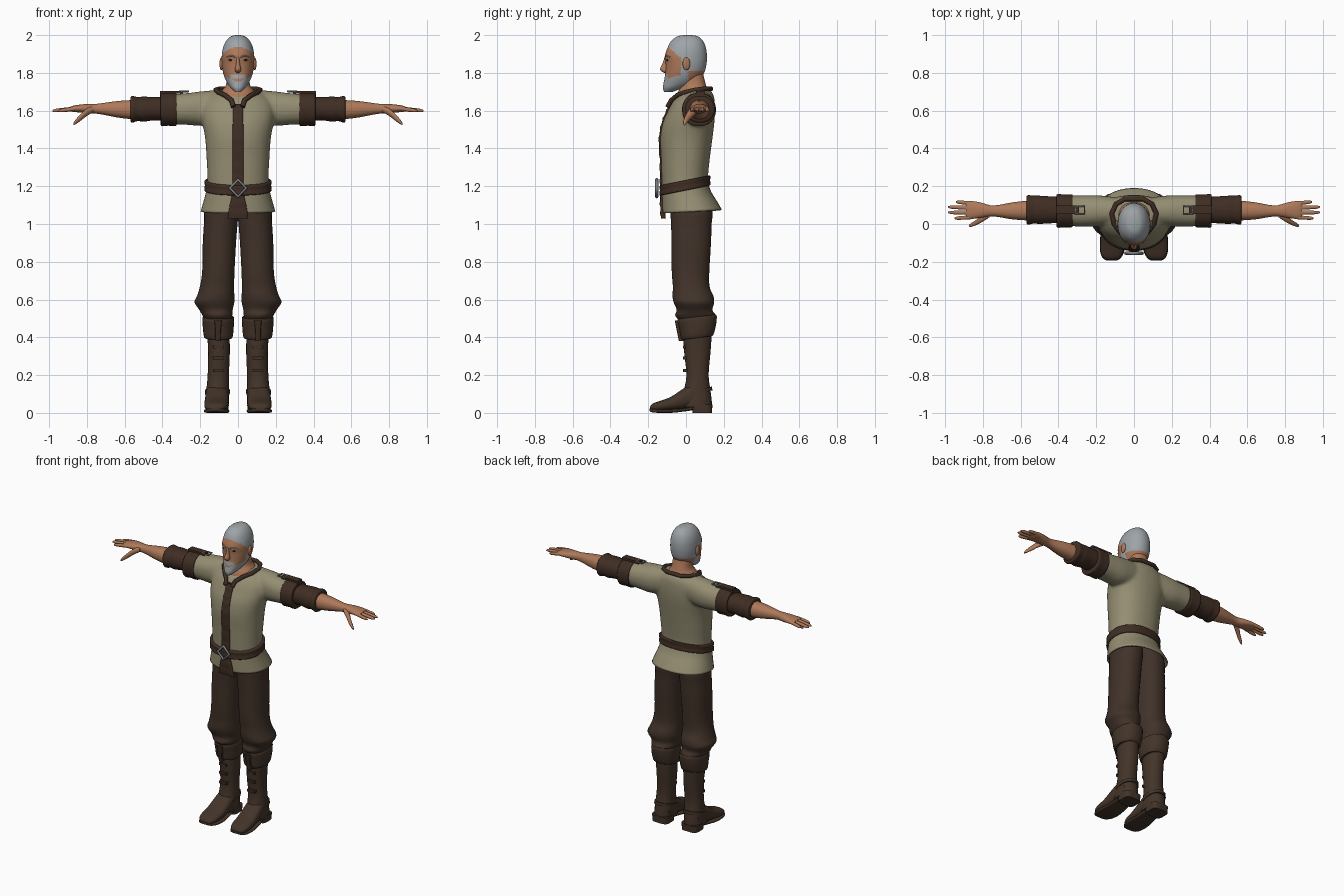
import bpy, bmesh, math
from mathutils import Matrix, Vector


def material(name, rgb):
    m = bpy.data.materials.new(name)
    m.diffuse_color = (*rgb, 1)
    return m


CREAM = material("cream_cloth", (0.30, 0.27, 0.17))
TROUSER = material("brown_cloth", (0.052, 0.032, 0.022))
LEATHER = material("dark_leather", (0.050, 0.027, 0.017))
BOOT = material("boot_leather", (0.056, 0.034, 0.022))
SKIN = material("skin", (0.42, 0.19, 0.10))
HAIR = material("grey_hair", (0.34, 0.37, 0.39))
METAL = material("metal", (0.20, 0.21, 0.22))
DARK = material("dark_eye", (0.03, 0.018, 0.012))


def smooth_rings(rings, sub):
    """Catmull-Rom interpolation of the ring sizes."""
    out = []
    for i in range(len(rings) - 1):
        a, b, c, d = (rings[min(max(i + k, 0), len(rings) - 1)] for k in (-1, 0, 1, 2))
        for s in range(sub):
            t = s / sub
            out.append([0.5 * (2 * q + (r - p) * t + (2 * p - 5 * q + 4 * r - w) * t * t
                               + (3 * q - p - 3 * r + w) * t ** 3)
                        for p, q, r, w in zip(a, b, c, d)])
    return out + [rings[-1]]


def loft(bm, axis, rings, n=28, p=2.2, sub=3, cap=True, tilt=0.0):
    """Skin rings (position, u0, u1, v0, v1) stacked along an axis."""
    loops = []
    for t, u0, u1, v0, v1 in smooth_rings(rings, sub):
        loop = []
        for k in range(n):
            a = 2 * math.pi * (k + 0.5) / n
            c, s = math.cos(a), math.sin(a)
            u = (u0 + u1) / 2 + (u1 - u0) / 2 * math.copysign(abs(c) ** (2 / p), c)
            v = (v0 + v1) / 2 + (v1 - v0) / 2 * math.copysign(abs(s) ** (2 / p), s)
            co = {'x': (t, u, v), 'y': (u, t, v), 'z': (u, v, t)}[axis]
            loop.append(bm.verts.new((co[0], co[1], co[2] + tilt * co[1])))
        loops.append(loop)
    for a, b in zip(loops, loops[1:]):
        for k in range(n):
            bm.faces.new((a[k], a[(k + 1) % n], b[(k + 1) % n], b[k]))
    if cap:
        bm.faces.new(loops[0])
        bm.faces.new(loops[-1])


def sym(rows):
    """(z, half width, y0, y1) -> symmetric ring rows."""
    return [(z, -w, w, y0, y1) for z, w, y0, y1 in rows]


def ball(bm, centre, radii):
    bmesh.ops.create_uvsphere(bm, u_segments=16, v_segments=10, radius=1,
                              matrix=Matrix.Translation(centre) @ Matrix.Diagonal((*radii, 1)))


def box(bm, x0, x1, y0, y1, z0, z1):
    m = Matrix.Translation(((x0 + x1) / 2, (y0 + y1) / 2, (z0 + z1) / 2))
    bmesh.ops.create_cube(bm, size=1, matrix=m @ Matrix.Diagonal((x1 - x0, y1 - y0, z1 - z0, 1)))


def finish(bm, name, *mats, rule=None, mirror=False):
    bmesh.ops.recalc_face_normals(bm, faces=bm.faces[:])
    if rule:
        for f in bm.faces:
            f.material_index = rule(*f.calc_center_median())
    me = bpy.data.meshes.new(name)
    bm.to_mesh(me)
    bm.free()
    for m in mats:
        me.materials.append(m)
    me.polygons.foreach_set("use_smooth", [True] * len(me.polygons))
    me.set_sharp_from_angle(angle=math.radians(45))
    ob = bpy.data.objects.new(name, me)
    bpy.context.collection.objects.link(ob)
    if mirror:
        ob.modifiers.new("mirror", 'MIRROR').use_mirror_merge = False
    return ob


def part(name, mat, axis, rings, mirror=False, **kw):
    bm = bmesh.new()
    loft(bm, axis, rings, **kw)
    return finish(bm, name, mat, mirror=mirror)


def tube(name, mat, pts, radius, cyclic=False):
    cu = bpy.data.curves.new(name, 'CURVE')
    cu.dimensions = '3D'
    cu.bevel_depth, cu.bevel_resolution, cu.use_fill_caps = radius, 2, True
    sp = cu.splines.new('POLY')
    sp.points.add(len(pts) - 1)
    for q, co in zip(sp.points, pts):
        q.co = (*co, 1)
    sp.use_cyclic_u = cyclic
    cu.materials.append(mat)
    ob = bpy.data.objects.new(name, cu)
    bpy.context.collection.objects.link(ob)


# tunic: torso and sleeves fused into one cloth surface
bm = bmesh.new()
loft(bm, 'z', sym([(1.15, .162, -.125, .115), (1.25, .162, -.13, .117), (1.35, .167, -.133, .127),
                   (1.45, .174, -.137, .14), (1.53, .188, -.125, .15), (1.59, .195, -.10, .154),
                   (1.64, .185, -.075, .153), (1.68, .15, -.045, .147), (1.71, .10, -.01, .13)]))
for s in (1, -1):
    loft(bm, 'x', [(s * .08, .0, .14, 1.54, 1.712), (s * .19, -.012, .152, 1.52, 1.703),
                   (s * .27, -.015, .152, 1.525, 1.693), (s * .35, -.01, .15, 1.528, 1.688)])
tunic = finish(bm, "tunic", CREAM)
rm = tunic.modifiers.new("fuse", 'REMESH')
rm.mode, rm.voxel_size, rm.use_smooth_shade = 'VOXEL', 0.01, True
sm = tunic.modifiers.new("soften", 'SMOOTH')
sm.factor, sm.iterations = 0.5, 8

# flared skirt of the tunic, open below
skirt = part("tunic_skirt", CREAM, 'z', sym([(1.21, .164, -.128, .117), (1.16, .172, -.128, .135),
             (1.11, .185, -.127, .165), (1.065, .198, -.126, .19)]), cap=False, tilt=.06, n=40)
so = skirt.modifiers.new("cloth", 'SOLIDIFY')
so.thickness, so.offset = .01, -1

# front placket with gathered folds, flaring under the belt
rows = [(1.635, .026, -.088), (1.59, .027, -.108), (1.53, .028, -.130), (1.45, .03, -.143),
        (1.35, .03, -.139), (1.25, .03, -.137), (1.16, .032, -.137), (1.09, .046, -.136), (1.03, .055, -.132)]
fine = smooth_rings([(z, w, y) for z, w, y in rows], 4)
part("placket", LEATHER, 'z', sym([(z, w, y - .004 * (i % 3 == 0), y + .025)
     for i, (z, w, y) in enumerate(fine)]), n=16, p=5, sub=1)

# collar roll, belt and buckle
half = [(.05, .132, 1.716), (.095, .105, 1.716), (.118, .055, 1.710), (.105, .0, 1.698),
        (.07, -.045, 1.682), (.035, -.078, 1.655), (.024, -.098, 1.62)]
tube("collar", LEATHER, [(-x, y, z) for x, y, z in half[::-1]] + half, .013)
part("belt", LEATHER, 'z', sym([(1.178, .172, -.135, .124), (1.183, .179, -.142, .131),
     (1.205, .176, -.139, .128), (1.227, .178, -.141, .13), (1.232, .171, -.134, .123)]), n=40, tilt=.2)
tube("belt_buckle", METAL, [(0, -.155, 1.235), (.043, -.155, 1.19), (0, -.155, 1.145), (-.043, -.155, 1.19)],
     .009, True)

# sleeve cuffs and under-sleeves
part("sleeve_cuff", LEATHER, 'x', [(.325, -.008, .15, 1.53, 1.685), (.33, -.018, .157, 1.518, 1.694),
     (.37, -.018, .157, 1.52, 1.694), (.405, -.02, .158, 1.518, 1.692), (.41, -.005, .148, 1.535, 1.68)], True)
part("under_sleeve", LEATHER, 'x', [(.39, .005, .145, 1.545, 1.672), (.45, .003, .147, 1.548, 1.672),
     (.50, .0, .15, 1.541, 1.675), (.53, .002, .15, 1.545, 1.672), (.56, -.004, .153, 1.536, 1.678),
     (.57, .005, .145, 1.546, 1.668)], True)

# shoulder straps with open buckles
bm = bmesh.new()
box(bm, .29, .41, .052, .097, 1.69, 1.705)
box(bm, .395, .412, .052, .097, 1.665, 1.705)
finish(bm, "shoulder_strap", LEATHER, mirror=True)
for s in (1, -1):
    tube("strap_buckle", METAL, [(s * x, y, 1.702) for x, y in ((.262, .055), (.31, .055), (.31, .094), (.262, .094))],
         .005, True)

# forearm and hand
bm = bmesh.new()
loft(bm, 'x', [(.55, .018, .125, 1.553, 1.657), (.64, .024, .115, 1.564, 1.651), (.74, .04, .098, 1.583, 1.637),
               (.79, .036, .108, 1.585, 1.636), (.83, .030, .118, 1.59, 1.633), (.87, .026, .122, 1.593, 1.627),
               (.89, .035, .115, 1.599, 1.62)])
for y0, y1, tip in ((.036, .03, .95), (.06, .061, .983), (.085, .09, .983), (.109, .117, .942)):
    loft(bm, 'x', [(.86 + (tip - .86) * t, y0 + (y1 - y0) * t - r, y0 + (y1 - y0) * t + r,
                    1.611 - .012 * t - r, 1.611 - .012 * t + r)
                   for t, r in ((0, .011), (.5, .0105), (.85, .009), (1, .004))], n=10)
loft(bm, 'x', [(.765, .035, .07, 1.592, 1.625), (.80, .012, .052, 1.572, 1.612), (.835, -.006, .022, 1.545, 1.58),
               (.86, -.015, .006, 1.528, 1.552), (.872, -.014, -.004, 1.522, 1.534)], n=14)
finish(bm, "forearm_and_hand", SKIN, mirror=True)

# neck
part("neck", SKIN, 'z', sym([(1.63, .10, -.06, .12), (1.695, .092, -.045, .118), (1.735, .064, -.025, .106),
     (1.80, .058, -.03, .09)]))


# head, with hair and beard coloured by region
def hair_rule(x, y, z):
    crown = z > 1.94 or (z > 1.87 and y > -.095 + (1.935 - z) * 1.3)
    back = z > 1.81 and y > .012
    sideburn = 1.74 < z <= 1.88 and -.028 < y < .012
    beard = z < 1.768 + (y + .1) * .3 and y < .012
    mouth = abs(x) < .021 and 1.756 < z < 1.772 and y < -.07
    moustache = abs(x) < .042 and 1.772 <= z < 1.793 and y < -.07
    return 1 if crown or back or sideburn or moustache or (beard and not mouth) else 0


bm = bmesh.new()
loft(bm, 'z', sym([(2.0, .012, -.012, .032), (1.992, .040, -.048, .066), (1.966, .065, -.08, .092),
                   (1.93, .080, -.099, .106), (1.89, .086, -.112, .111), (1.85, .086, -.108, .109),
                   (1.81, .081, -.109, .10), (1.775, .071, -.113, .078), (1.745, .056, -.119, .045),
                   (1.72, .038, -.122, -.015), (1.70, .016, -.116, -.07)]), n=72, sub=6, p=2.1)
finish(bm, "head", SKIN, HAIR, rule=hair_rule)

# nose, ears, eyes, brows
part("nose", SKIN, 'z', sym([(1.885, .008, -.113, -.09), (1.85, .010, -.124, -.09), (1.822, .016, -.137, -.09),
     (1.808, .015, -.130, -.09), (1.80, .008, -.114, -.09)]), n=14)
bm = bmesh.new()
ball(bm, (.088, .002, 1.848), (.010, .020, .034))
finish(bm, "ear", SKIN, mirror=True)
bm = bmesh.new()
ball(bm, (.036, -.0985, 1.868), (.015, .006, .005))
finish(bm, "eye", DARK, mirror=True)
bm = bmesh.new()
loft(bm, 'x', [(.014, -.114, -.10, 1.880, 1.888), (.036, -.108, -.09, 1.886, 1.895),
               (.06, -.088, -.07, 1.881, 1.886)], n=10)
finish(bm, "eyebrow", HAIR, mirror=True)

# trousers bloused over the boots
part("trouser_leg", TROUSER, 'z', [(1.16, -.01, .15, -.10, .12), (1.07, -.004, .178, -.085, .142),
     (1.0, .002, .181, -.08, .136), (.9, .01, .187, -.077, .133), (.75, .018, .19, -.076, .124),
     (.67, .02, .202, -.07, .125), (.62, .019, .217, -.072, .145), (.585, .019, .231, -.066, .15),
     (.545, .028, .205, -.05, .140), (.515, .03, .188, -.058, .157), (.485, .04, .17, -.03, .13)], True)

# boot cuff, shaft, foot, sole and heel
part("boot_cuff", BOOT, 'z', [(.50, .03, .175, -.035, .15), (.497, .02, .188, -.046, .163),
     (.45, .022, .187, -.036, .16), (.395, .028, .18, -.026, .145), (.39, .04, .165, -.01, .13)], True, tilt=.12)
bm = bmesh.new()
loft(bm, 'z', [(.43, .045, .165, -.015, .138), (.32, .043, .158, -.010, .130), (.2, .048, .161, .002, .12),
               (.12, .048, .168, -.012, .13), (.06, .048, .172, -.03, .137), (.03, .05, .172, -.03, .137)])
loft(bm, 'y', [(.10, .055, .165, .025, .12), (.04, .05, .17, .025, .155), (-.02, .05, .174, .018, .125),
               (-.08, .05, .178, .012, .085), (-.14, .055, .178, .010, .063), (-.175, .07, .167, .010, .05),
               (-.19, .09, .145, .014, .034)], p=2.5)
finish(bm, "boot", BOOT, mirror=True)
bm = bmesh.new()
loft(bm, 'y', [(.035, .058, .165, .014, .034), (-.02, .052, .172, .006, .024), (-.08, .046, .18, 0, .02),
               (-.14, .05, .18, 0, .02), (-.178, .068, .168, .003, .022), (-.194, .09, .145, .01, .024)], p=4)
loft(bm, 'z', [(0, .052, .168, .035, .138), (.045, .048, .172, .03, .14)], p=4, sub=1)
finish(bm, "boot_sole", BOOT, mirror=True)

# boot straps: front tab, three small laces and an ankle band
bm = bmesh.new()
loft(bm, 'z', [(.49, .085, .125, -.060, -.03), (.44, .09, .122, -.05, -.02), (.38, .093, .12, -.038, 0)], n=12, p=5)
for z in (.35, .29, .225):
    box(bm, .078, .132, -.016, .02, z - .008, z + .008)
finish(bm, "boot_straps", LEATHER, mirror=True)
part("ankle_band", BOOT, 'z', [(.085, .044, .174, -.025, .14), (.105, .042, .174, -.025, .138)], True,
     sub=1, tilt=.25)
